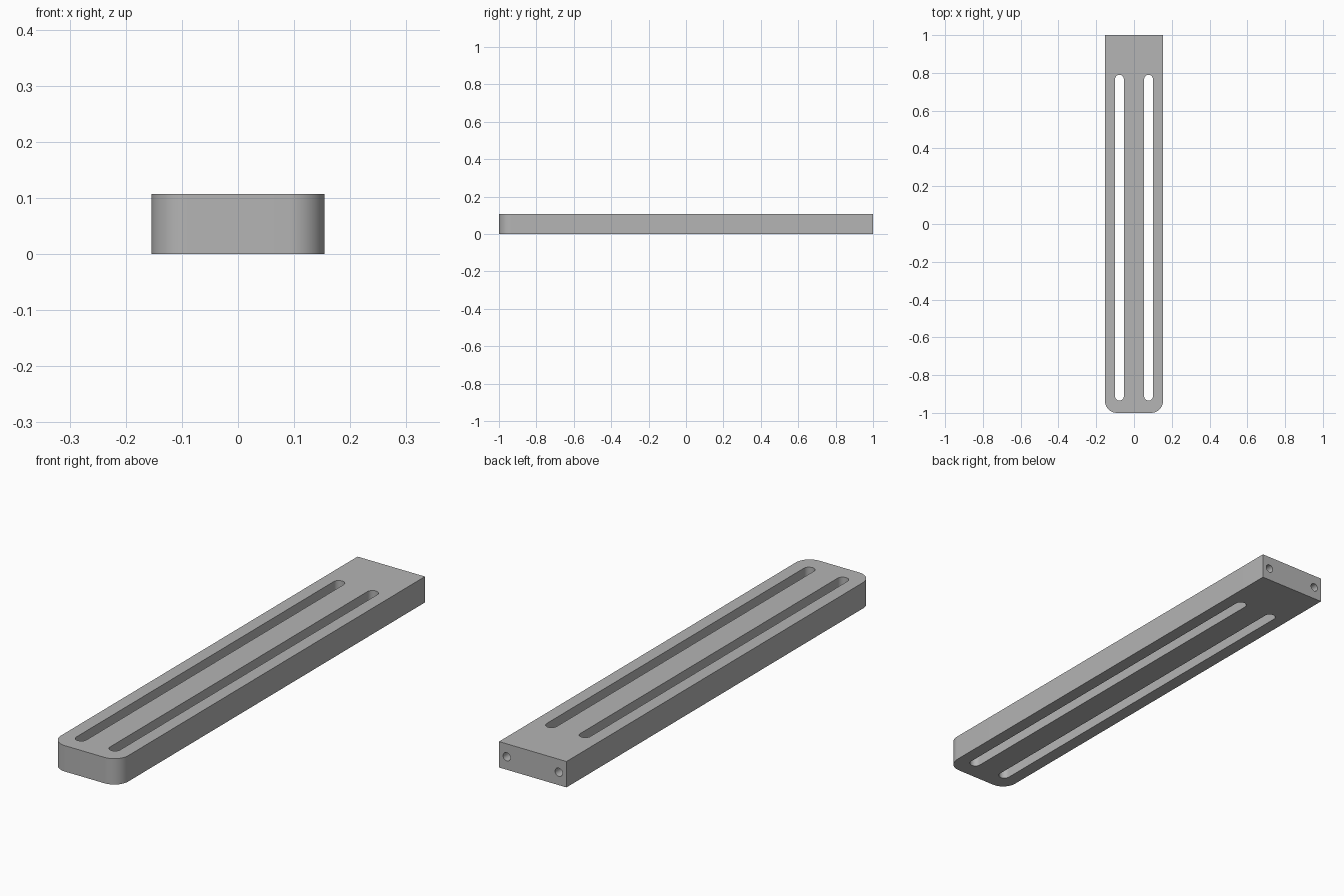
import bpy, bmesh, math

if "Cube" in bpy.data.objects:
    bpy.data.objects.remove(bpy.data.objects["Cube"], do_unlink=True)

HALF_W, HEIGHT, CORNER = 0.154, 0.107, 0.064
SLOT_X, SLOT_R, SLOT_BACK, SLOT_FRONT = 0.077, 0.023, 0.79, -0.935
HOLE_X, HOLE_R, HOLE_DEPTH = 0.119, 0.017, 0.12

gray = bpy.data.materials.new("plain gray")
gray.use_nodes = True
color = (0.46, 0.46, 0.46, 1)
gray.diffuse_color = color
gray.node_tree.nodes["Principled BSDF"].inputs["Base Color"].default_value = color


def arc(cx, cy, r, start, end, steps):
    angles = [math.radians(start + (end - start) * i / steps) for i in range(steps + 1)]
    return [(cx + r * math.cos(a), cy + r * math.sin(a)) for a in angles]


def finish(name, bm):
    bmesh.ops.recalc_face_normals(bm, faces=bm.faces[:])
    mesh = bpy.data.meshes.new(name)
    bm.to_mesh(mesh)
    bm.free()
    mesh.materials.append(gray)
    obj = bpy.data.objects.new(name, mesh)
    bpy.context.collection.objects.link(obj)
    return obj


def prism(name, outline, z0, z1):
    bm = bmesh.new()
    face = bm.faces.new([bm.verts.new((x, y, z0)) for x, y in outline])
    top = bmesh.ops.extrude_face_region(bm, geom=[face])["geom"]
    verts = [v for v in top if isinstance(v, bmesh.types.BMVert)]
    bmesh.ops.translate(bm, verts=verts, vec=(0, 0, z1 - z0))
    return finish(name, bm)


# Bar with square back corners and rounded front corners
inner = HALF_W - CORNER
outline = [(HALF_W, 1), (-HALF_W, 1)]
outline += arc(-inner, -1 + CORNER, CORNER, 180, 270, 16)
outline += arc(inner, -1 + CORNER, CORNER, 270, 360, 16)
bar = prism("slotted_bar", outline, 0, HEIGHT)

cutters = []
for side in (-1, 1):
    # Long through slot with round ends
    x = side * SLOT_X
    slot = arc(x, SLOT_BACK - SLOT_R, SLOT_R, 0, 180, 16)
    slot += arc(x, SLOT_FRONT + SLOT_R, SLOT_R, 180, 360, 16)
    cutters.append(prism("slot_cutter", slot, -0.1, HEIGHT + 0.1))

    # Blind screw hole in the back end
    hole = prism("hole_cutter", arc(0, 0, HOLE_R, 0, 345, 23), -HOLE_DEPTH, HOLE_DEPTH)
    hole.rotation_euler.x = math.pi / 2
    hole.location = (side * HOLE_X, 1, HEIGHT / 2)
    cutters.append(hole)

bpy.ops.object.select_all(action="DESELECT")
bar.select_set(True)
bpy.context.view_layer.objects.active = bar
for cutter in cutters:
    cutter.hide_render = True
    cut = bar.modifiers.new("cut", "BOOLEAN")
    cut.operation = "DIFFERENCE"
    cut.solver = "EXACT"
    cut.object = cutter
    bpy.ops.object.modifier_apply(modifier=cut.name)
    bpy.data.objects.remove(cutter, do_unlink=True)

bpy.ops.object.shade_smooth_by_angle(angle=math.radians(30))
